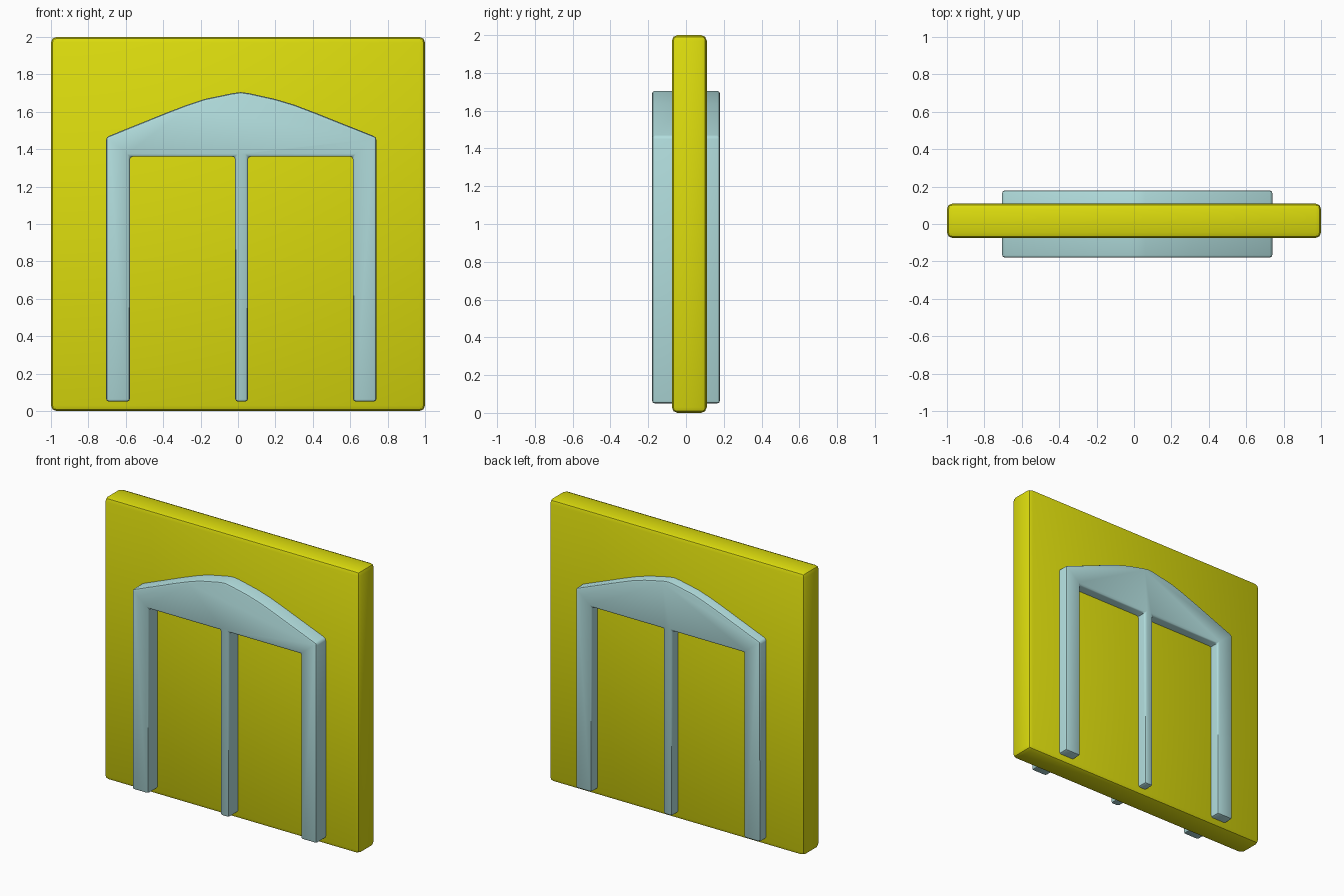
import bpy
import bmesh
import math

cube = bpy.data.objects.get("Cube")
if cube:
    bpy.data.objects.remove(cube, do_unlink=True)


def make_material(name, color):
    mat = bpy.data.materials.new(name)
    mat.use_nodes = True
    mat.diffuse_color = color
    mat.node_tree.nodes["Principled BSDF"].inputs["Base Color"].default_value = color
    return mat


def extruded_part(name, profile, y_front, y_back, bevel, segments, mat):
    """Extrude an x-z outline along y and round its hard edges."""
    bm = bmesh.new()
    face = bm.faces.new([bm.verts.new((x, y_front, z)) for x, z in profile])
    out = bmesh.ops.extrude_face_region(bm, geom=[face], use_keep_orig=True)
    verts = [g for g in out["geom"] if isinstance(g, bmesh.types.BMVert)]
    bmesh.ops.translate(bm, verts=verts, vec=(0, y_back - y_front, 0))
    bmesh.ops.recalc_face_normals(bm, faces=bm.faces)
    hard = [e for e in bm.edges if e.calc_face_angle(0) > math.radians(30)]
    bmesh.ops.bevel(bm, geom=hard, offset=bevel, segments=segments,
                    profile=0.5, affect='EDGES', clamp_overlap=True)
    mesh = bpy.data.meshes.new(name)
    bm.to_mesh(mesh)
    bm.free()
    mesh.materials.append(mat)
    obj = bpy.data.objects.new(name, mesh)
    bpy.context.collection.objects.link(obj)
    bpy.ops.object.select_all(action='DESELECT')
    obj.select_set(True)
    bpy.context.view_layer.objects.active = obj
    bpy.ops.object.shade_smooth_by_angle(angle=math.radians(35))
    return obj


yellow = make_material("yellow", (0.72, 0.72, 0.004, 1))
pale_teal = make_material("pale teal", (0.44, 0.72, 0.72, 1))

# Square wall panel
extruded_part("wall_panel", [(-1, 0), (1, 0), (1, 2), (-1, 2)],
              -0.075, 0.11, 0.03, 2, yellow)

# Door frame: three legs under a gently arched head, passing through the wall
foot, lintel, eave = 0.05, 1.36, 1.465
legs = [(-0.705, -0.578), (-0.015, 0.053), (0.615, 0.74)]
outline = []
for i, (left, right) in enumerate(legs):
    outline += [(left, eave if i == 0 else lintel), (left, foot),
                (right, foot), (right, eave if i == 2 else lintel)]
arch = [(0.4, 1.6), (0.3, 1.638), (0.2, 1.668), (0.06, 1.699), (0.015, 1.705),
        (-0.03, 1.699), (-0.18, 1.668), (-0.27, 1.638), (-0.37, 1.6)]
extruded_part("door_frame", outline + arch, -0.18, 0.18, 0.015, 2, pale_teal)
